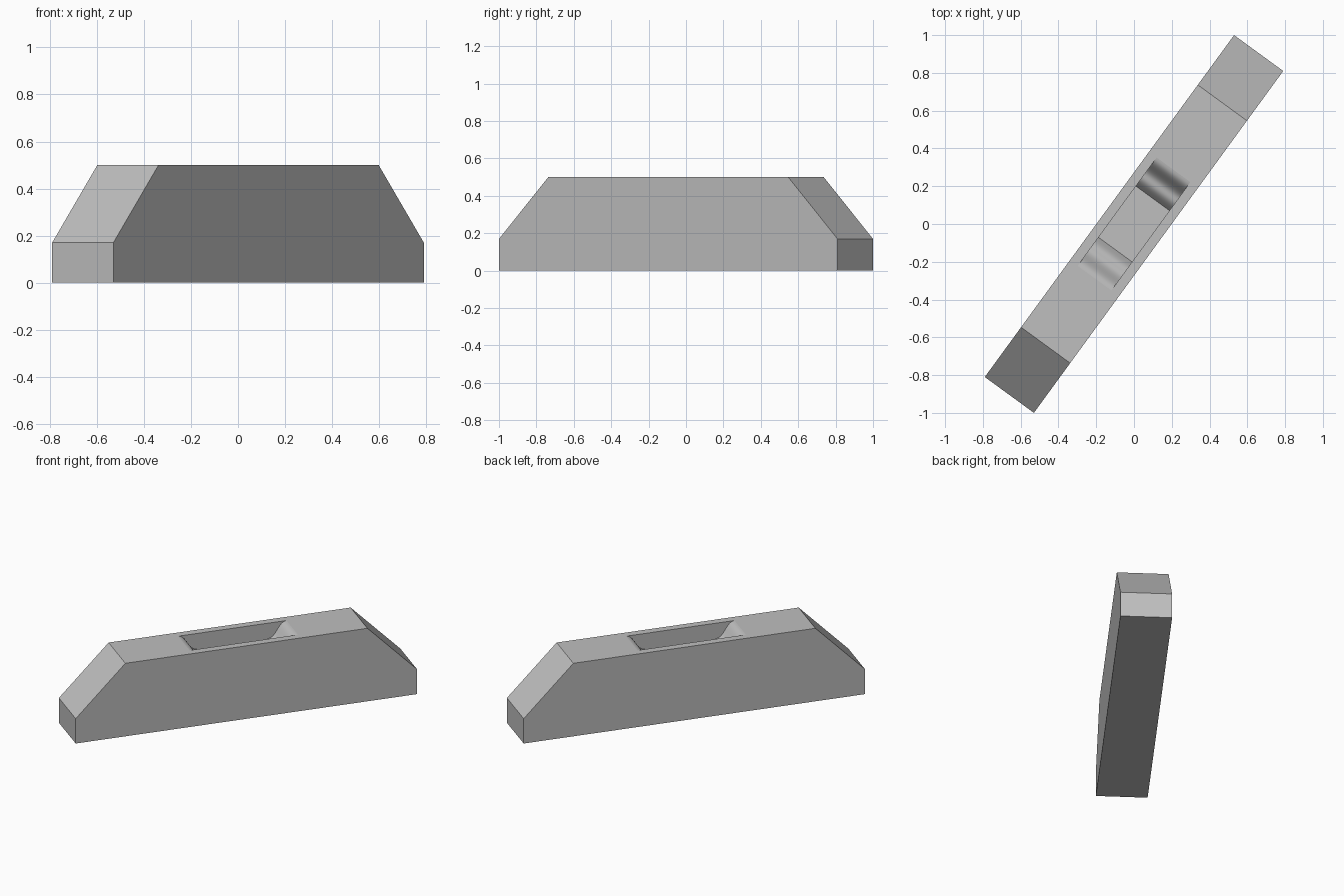
import bpy, bmesh, math

if "Cube" in bpy.data.objects:
    bpy.data.objects.remove(bpy.data.objects["Cube"])

HEADING = math.atan2(1.81, 1.32)   # long axis direction seen from above


def prism(name, outline, half_width):
    """Extrude a (length, height) outline symmetrically across the width."""
    bm = bmesh.new()
    verts = [bm.verts.new((u, -half_width, z)) for u, z in outline]
    face = bm.faces.new(verts)
    ext = bmesh.ops.extrude_face_region(bm, geom=[face])
    moved = [g for g in ext["geom"] if isinstance(g, bmesh.types.BMVert)]
    bmesh.ops.translate(bm, verts=moved, vec=(0, 2 * half_width, 0))
    bmesh.ops.recalc_face_normals(bm, faces=bm.faces)
    mesh = bpy.data.meshes.new(name)
    bm.to_mesh(mesh)
    bm.free()
    ob = bpy.data.objects.new(name, mesh)
    bpy.context.collection.objects.link(ob)
    ob.rotation_euler.z = HEADING
    return ob


def mirrored(half):
    return half + [(-u, z) for u, z in reversed(half)]


# Long block with bevelled ends
body = prism("block_body", mirrored([(1.12, 0), (1.12, 0.17), (0.794, 0.5)]), 0.161)
grey = bpy.data.materials.new("plain grey")
grey.diffuse_color = (0.52, 0.52, 0.52, 1)
grey.use_nodes = True
grey.node_tree.nodes["Principled BSDF"].inputs["Base Color"].default_value = grey.diffuse_color
body.data.materials.append(grey)

# Recess with rippled, ramped ends and a flat floor
STEPS = 28
ramp = []
for i in range(STEPS + 1):
    t = i / STEPS
    depth = 0.165 * (t - 0.0815 * math.sin(2 * math.pi * t / 0.64))
    ramp.append((0.355 - 0.187 * t, 0.5 - depth))
cutter = prism("recess_cutter", mirrored([(0.355, 0.6)] + ramp), 0.11)
cutter.data.materials.append(grey)
cutter.hide_render = True

cut = body.modifiers.new("recess", "BOOLEAN")
cut.operation = "DIFFERENCE"
cut.solver = "EXACT"
cut.object = cutter
bpy.context.view_layer.objects.active = body
body.select_set(True)
bpy.ops.object.modifier_apply(modifier=cut.name)
bpy.data.objects.remove(cutter)

# Smooth ramps, flat level faces
bpy.ops.object.shade_smooth_by_angle(angle=math.radians(30))
for p in body.data.polygons:
    if abs(p.normal.z) > 0.9999:
        p.use_smooth = False
